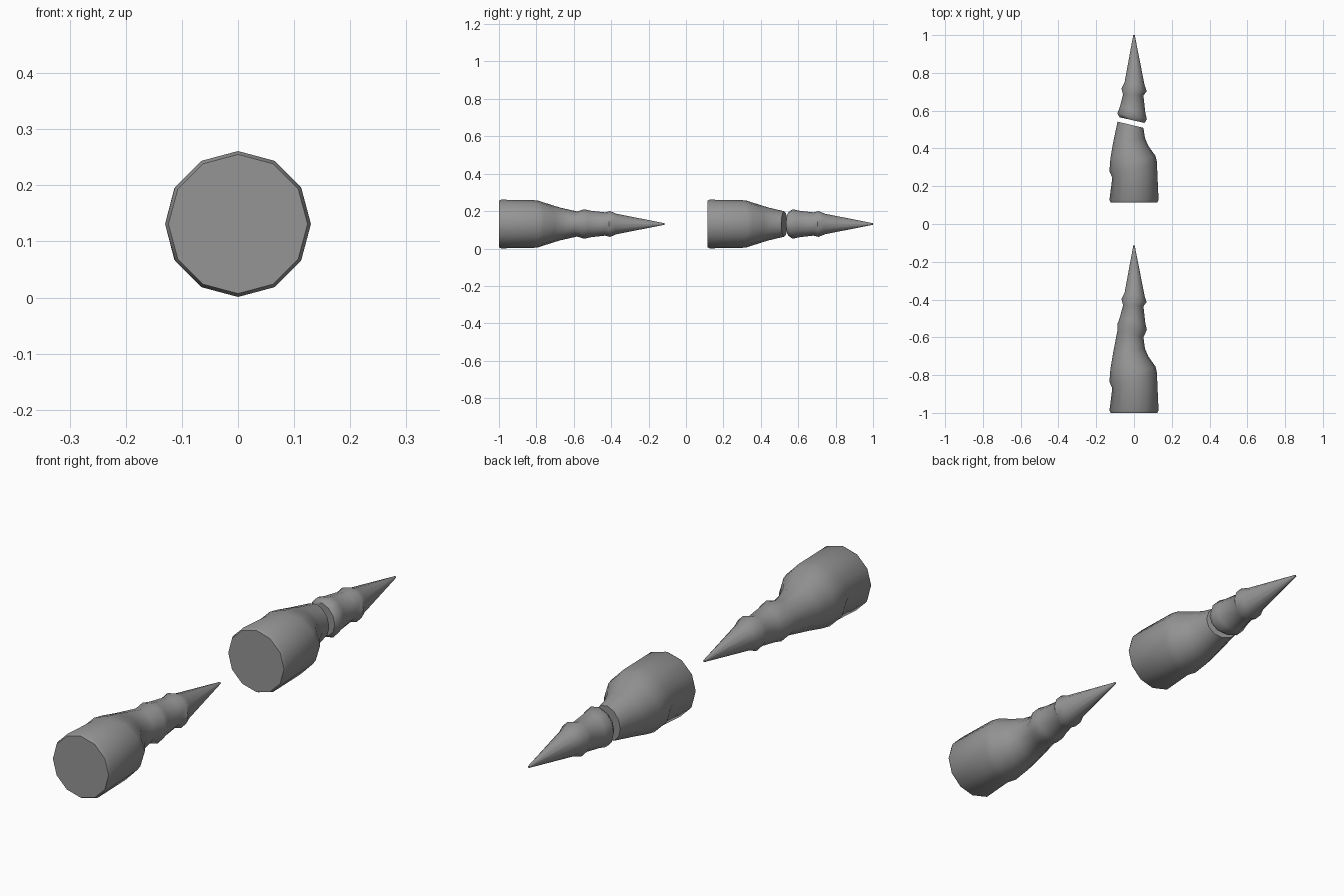
import bpy
import bmesh
import math

if "Cube" in bpy.data.objects:
    bpy.data.objects.remove(bpy.data.objects["Cube"], do_unlink=True)

SIDES = 12
AXIS_Z = 0.131
GAP = 1.115          # distance between the whole spike and the broken one

grey = bpy.data.materials.new("grey")
grey.use_nodes = True
grey.diffuse_color = (0.3, 0.3, 0.3, 1)
grey.node_tree.nodes["Principled BSDF"].inputs["Base Color"].default_value = (0.3, 0.3, 0.3, 1)

# Tilted rings: x and y on the right, x and y on the left, half height
shaft = [
    (-.124, -1.0, .124, -1.0, .124),
    (-.13, -.988, .13, -.988, .13),
    (-.115, -.87, .121, -.785, .128),
    (-.13, -.835, .114, -.755, .126),
    (-.125, -.77, .075, -.70, .107),
    (-.112, -.69, .058, -.66, .088),
]
neck = [(-.088, -.565, .05, -.60, .067)]
point = [
    (-.088, -.53, .068, -.56, .079),
    (-.075, -.495, .06, -.525, .071),
    (-.058, -.43, .05, -.435, .062),
    (-.066, -.398, .067, -.413, .069),
    (-.05, -.365, .056, -.38, .055),
    (-.004, -.115, .004, -.115, .004),
]
# Broken ends, slightly rounded at the tip piece
lower_break = [(-.087, -.573, .05, -.606, .068)]
upper_break = [(-.076, -.55, .056, -.58, .064)]


def loft(name, rings, shift):
    """Skin a stack of tilted elliptical rings and cap both ends."""
    bm = bmesh.new()
    loops = []
    for xa, ya, xb, yb, h in rings:
        loop = []
        for i in range(SIDES):
            a = math.tau * i / SIDES
            c, s = math.cos(a), math.sin(a)
            loop.append(bm.verts.new(((xa + xb) / 2 + c * (xb - xa) / 2,
                                      (ya + yb) / 2 + c * (yb - ya) / 2 + shift,
                                      AXIS_Z + s * h)))
        loops.append(loop)
    for low, high in zip(loops, loops[1:]):
        for i in range(SIDES):
            j = (i + 1) % SIDES
            bm.faces.new((low[i], low[j], high[j], high[i]))
    bm.faces.new(loops[0])
    bm.faces.new(loops[-1])
    bmesh.ops.recalc_face_normals(bm, faces=bm.faces)
    mesh = bpy.data.meshes.new(name)
    bm.to_mesh(mesh)
    bm.free()
    mesh.materials.append(grey)
    obj = bpy.data.objects.new(name, mesh)
    bpy.context.collection.objects.link(obj)
    bpy.ops.object.select_all(action='DESELECT')
    obj.select_set(True)
    bpy.context.view_layer.objects.active = obj
    bpy.ops.object.shade_smooth_by_angle(angle=math.radians(50))
    return obj


loft("whole_spike", shaft + neck + point, 0)
loft("broken_spike_base", shaft + lower_break, GAP)
loft("broken_spike_tip", upper_break + point, GAP)
